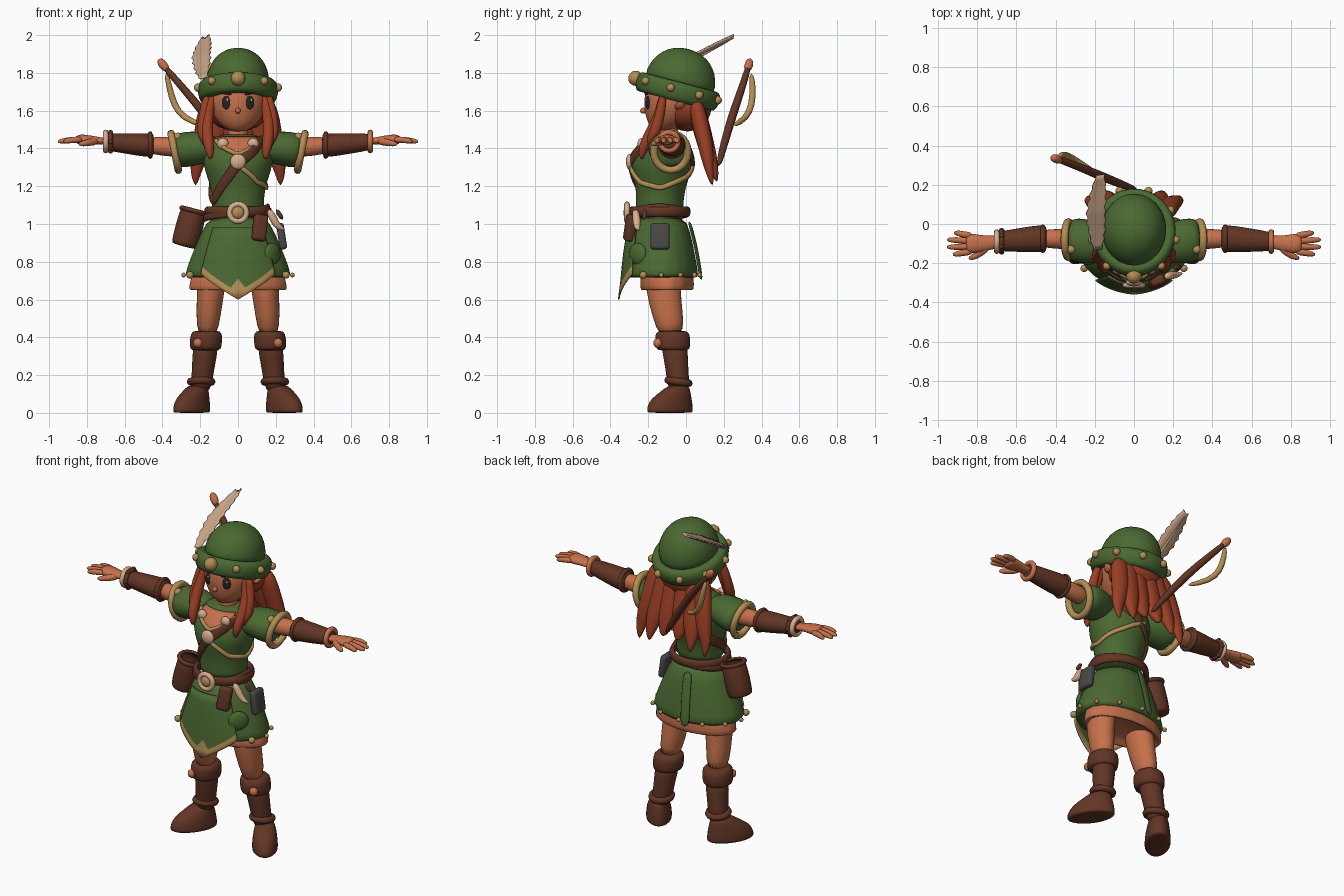
import bpy, bmesh, math
from mathutils import Vector, Matrix, Euler

if bpy.data.objects.get("Cube"):
    bpy.data.objects.remove(bpy.data.objects["Cube"])

def material(name, *rgb):
    m = bpy.data.materials.new(name)
    m.use_nodes = True
    m.diffuse_color = (*rgb, 1)
    m.node_tree.nodes["Principled BSDF"].inputs["Base Color"].default_value = (*rgb, 1)
    return m

GREEN = material("moss_green", .07, .14, .032)
BROWN = material("leather_brown", .12, .036, .018)
SKIN = material("warm_skin", .56, .165, .07)
HAIR = material("red_hair", .33, .05, .018)
GOLD = material("old_gold", .45, .27, .09)
CREAM = material("cream", .68, .43, .28)
TAN = material("feather_tan", .58, .37, .24)
DARK = material("dark_eye", .02, .018, .018)
GRAY = material("slate_gray", .065, .065, .06)
COCOA = material("pouch_inside", .045, .015, .009)
X, Y, Z = Vector((1, 0, 0)), Vector((0, 1, 0)), Vector((0, 0, 1))

def finish(name, bm, mats, sub=0):
    bmesh.ops.recalc_face_normals(bm, faces=bm.faces)
    me = bpy.data.meshes.new(name)
    bm.to_mesh(me)
    bm.free()
    for m in mats:
        me.materials.append(m)
    me.polygons.foreach_set("use_smooth", [True] * len(me.polygons))
    ob = bpy.data.objects.new(name, me)
    bpy.context.collection.objects.link(ob)
    if sub:
        ob.modifiers.new("smooth", "SUBSURF").levels = sub
        ob.modifiers["smooth"].render_levels = sub
    return ob

def rings(name, loops, mat, closed=False, sub=1):
    bm = bmesh.new()
    vs = [[bm.verts.new(p) for p in lp] for lp in loops]
    n = len(vs[0])
    for a, b in list(zip(vs, vs[1:])) + ([(vs[-1], vs[0])] if closed else []):
        for i in range(n):
            bm.faces.new((a[i], a[(i + 1) % n], b[(i + 1) % n], b[i]))
    if not closed:
        bm.faces.new(vs[0])
        bm.faces.new(vs[-1])
    return finish(name, bm, [mat], sub)

def loft(name, secs, mat, n=24, xf=Matrix(), folds=0, sub=1):
    """Stack of level ellipses (z, cx, cy, rx, ry)."""
    loops = []
    for k, (z, cx, cy, rx, ry) in enumerate(secs):
        lp = []
        for i in range(n):
            a = math.tau * i / n
            f = 1 + folds * (i % 2) 
            lp.append(xf @ Vector((cx + rx * f * math.sin(a), cy - ry * f * math.cos(a), z)))
        loops.append(lp)
    return rings(name, loops, mat, sub=sub)

def sweep(name, pts, radii, mat, fa=1, fb=1, ref=Y, closed=False, n=10, sub=1):
    """Elliptical tube along a path; ref gives the outward direction."""
    pts = [Vector(p) for p in pts]
    N, loops = len(pts), []
    if not isinstance(radii, (list, tuple)):
        radii = [radii] * N
    for i, p in enumerate(pts):
        a, b = (pts[i - 1], pts[(i + 1) % N]) if closed else (pts[max(i - 1, 0)], pts[min(i + 1, N - 1)])
        t = (b - a).normalized()
        side = t.cross(ref(p) if callable(ref) else ref).normalized()
        out = side.cross(t)
        loops.append([p + radii[i] * (fa * math.cos(w) * side + fb * math.sin(w) * out)
                      for w in (math.tau * j / n for j in range(n))])
    return rings(name, loops, mat, closed, sub)

def ring(name, c, normal, R, r, mat, fa=1, n=24):
    q = Vector(normal).to_track_quat('Z', 'Y')
    pts = [Vector(c) + q @ Vector((R * math.cos(a), R * fa * math.sin(a), 0))
           for a in (math.tau * i / n for i in range(n))]
    return sweep(name, pts, r, mat, ref=q @ Z, closed=True, n=8, sub=0)

def ball(name, c, size, mat, rot=(0, 0, 0), seg=16):
    bm = bmesh.new()
    size = (size,) * 3 if isinstance(size, float) else size
    bmesh.ops.create_uvsphere(bm, u_segments=seg, v_segments=seg // 2 + 2, radius=1,
                              matrix=Matrix.LocRotScale(Vector(c), Euler(rot), Vector(size)))
    return finish(name, bm, [mat])

def box(name, c, size, mat, rot=(0, 0, 0)):
    bm = bmesh.new()
    bmesh.ops.create_cube(bm, size=1, matrix=Matrix.LocRotScale(Vector(c), Euler(rot), Vector(size)))
    bmesh.ops.bevel(bm, geom=bm.edges[:], offset=.015, segments=3, affect='EDGES', profile=.5)
    return finish(name, bm, [mat])

def patch(name, f, nu, nv, mats, rule=lambda j: 0, thick=.008):
    bm = bmesh.new()
    g = [[bm.verts.new(f(2 * i / nu - 1, j / nv)) for i in range(nu + 1)] for j in range(nv + 1)]
    for j in range(nv):
        for i in range(nu):
            bm.faces.new((g[j][i], g[j][i + 1], g[j + 1][i + 1], g[j + 1][i])).material_index = rule(j)
    ob = finish(name, bm, mats)
    s = ob.modifiers.new("thickness", "SOLIDIFY")
    s.thickness, s.offset = thick, 0
    return ob

def table(x, rows):
    for a, b in zip(rows, rows[1:]):
        if x <= b[0]:
            break
    k = (x - a[0]) / (b[0] - a[0])
    return [p + (q - p) * k for p, q in zip(a, b)]

# Tunic: one profile shared by the body, straps and trims
BODY = [(.58, 0, -.13, .305, .215), (.71, 0, -.13, .285, .198), (.76, 0, -.132, .272, .192), (.86, 0, -.135, .235, .178),
        (.96, 0, -.138, .19, .158), (1.05, 0, -.14, .148, .132), (1.1, 0, -.14, .137, .125), (1.18, 0, -.135, .142, .13),
        (1.25, 0, -.13, .165, .15), (1.32, 0, -.13, .187, .165), (1.4, 0, -.12, .19, .138), (1.45, 0, -.11, .15, .1),
        (1.48, 0, -.1, .075, .06)]

def on_body(deg, z, off=0.):
    _, cx, cy, rx, ry = table(z, BODY)
    a = math.radians(deg)
    return Vector(((rx + off) * math.sin(a), cy - (ry + off) * math.cos(a), z))

def strap(name, keys, r, mat, thick=.4, off=.005, closed=False, n=28):
    a0, a1 = keys[0][0], keys[-1][0]
    degs = [a0 + (a1 - a0) * i / (n if closed else n - 1) for i in range(n)]
    return sweep(name, [on_body(d, table(d, keys)[1], off) for d in degs], r, mat, 1, thick,
                 ref=lambda p: Vector((p.x, p.y + .13, 0)), closed=closed, n=8)

loft("tunic_top", BODY[5:], GREEN)
loft("tunic_skirt", [(.72, 0, -.13, .2, .14)] + BODY[1:6], GREEN, n=40, folds=.018)
loft("underskirt", [(.78, 0, -.1, .235, .14), (.70, 0, -.1, .25, .14), (.65, 0, -.1, .262, .142), (.645, 0, -.1, .24, .125),
                    (.69, 0, -.1, .2, .1)], SKIN, n=32, folds=.03)

def flap(u, v):
    low = .6 + .135 * abs(u)
    edge = low + .04 + (.07 * (1 - abs(u) / .17) if abs(u) < .17 else 0)
    z = low + (edge - low) * v * 4 if v <= .25 else edge + (.98 - edge) * (v - .25) / .75
    return on_body(u * 42, z, .014)
patch("front_flap", flap, 24, 8, [GOLD, GREEN], lambda j: int(j >= 2))
for d in (-120, -90, -62, 62, 90, 120, 150, 180, 210):
    ball("hem_stud", on_body(d, .73, .008), .02 if abs(d) == 62 else .013, GOLD, seg=10)
strap("rear_sash", [(-172, 1.02), (-171, .7)], .03, GREEN, .3, .015, n=5)
ball("skirt_pocket", on_body(48, .84, .0), (.06, .025, .06), GREEN, (0, 0, .8))

# Neckline, chest straps and medallion
patch("neck_opening", lambda u, v: on_body(u * 50 * v, 1.37 + .09 * v, .006), 10, 6, [SKIN])
sweep("neck_trim", [on_body(d, 1.365 + .085 * abs(d) / 50, .008) for d in range(-50, 51, 10)], .013, GOLD)
strap("chest_strap", [(-65, 1.12), (-20, 1.24), (0, 1.32), (37, 1.42), (75, 1.45), (140, 1.44), (200, 1.28), (295, 1.12)],
      .03, BROWN, closed=True, n=40)
strap("bust_trim", [(5, 1.3), (40, 1.22), (90, 1.19), (150, 1.25), (200, 1.33)], .015, GOLD, .7)
ball("medallion", (0, -.298, 1.33), (.042, .02, .042), CREAM)
for s in (-1, 1):
    ball("collar_bead", (s * .08, -.235, 1.425), (.03, .022, .03), CREAM)

# Belts and hip gear
for name, z, h, tilt in (("main_belt", 1.065, .03, 0), ("low_belt", 1.06, .022, .03)):
    strap(name, [(0, z), (90, z + tilt), (180, z), (270, z - tilt), (360, z)], h, BROWN, .6, .02, True)
ring("buckle_ring", (0, -.312, 1.06), Y, .045, .015, CREAM)
ball("buckle_center", (0, -.312, 1.06), (.034, .02, .034), GOLD)
box("front_pouch", (.115, -.295, .98), (.075, .05, .14), BROWN, (-.1, .15, .3))
sweep("horn", [(.16, -.27, 1.08), (.19, -.26, 1.02), (.215, -.26, .98), (.25, -.25, .97)], [.018, .024, .018, .006], CREAM)
sweep("knife_grip", [(.2, -.22, 1.08), (.24, -.22, 1.02)], .014, BROWN)
box("side_pouch", on_body(90, .935, .03), (.04, .1, .14), GRAY, (0, -.15, 0))
top, base = Vector((-.235, -.13, 1.07)), Vector((-.285, -.13, .88))
axis = (top - base).normalized()
sweep("hip_quiver", [base, base + axis * .01, base + axis * .1, top - axis * .01, top], [.065, .072, .075, .07, .066], BROWN, n=20)
sweep("quiver_opening", [top, top + axis * .004], .058, COCOA, n=20, sub=0)
ring("quiver_rim", top, axis, .065, .013, BROWN)

# Head and face
loft("head", [(1.487, 0, -.12, .03, .035), (1.505, 0, -.115, .07, .07), (1.55, 0, -.085, .12, .125), (1.62, 0, -.06, .155, .165),
              (1.7, 0, -.05, .163, .172), (1.8, 0, -.05, .12, .12)], SKIN)
sweep("neck", [(0, -.11, 1.42), (0, -.1, 1.48), (0, -.08, 1.56)], .058, SKIN)
ball("nose", (0, -.225, 1.6), (.014, .018, .016), SKIN)
ball("mouth", (0, -.198, 1.55), (.022, .005, .004), BROWN)
for s, side in ((1, "left"), (-1, "right")):
    ball(side + "_eye", (s * .063, -.203, 1.643), (.025, .008, .036), DARK, (0, 0, s * .4))
    ball(side + "_eye_glint", (s * .063 + .008, -.211, 1.657), (.006, .003, .008), CREAM)
    ball(side + "_brow", (s * .065, -.205, 1.695), (.034, .009, .009), COCOA, (0, -s * .25, s * .4))
    sweep(side + "_ear", [(s * .14, -.04, 1.61), (s * .175, -.03, 1.63), (s * .19, -.01, 1.67)], [.03, .028, .006], SKIN, .5, 1)

# Hat with rolled brim and studs
tilt = Matrix.Translation((0, -.045, 1.7)) @ Matrix.Rotation(-.26, 4, 'X')
loft("hat_brim", [(-.045, 0, 0, .18, .19), (-.058, 0, 0, .2, .215), (0, 0, 0, .22, .236), (.045, 0, 0, .212, .226),
                  (.058, 0, 0, .185, .2), (.04, 0, 0, .15, .17)], GREEN, xf=tilt)
loft("hat_crown", [(0, 0, 0, .17, .195), (.08, 0, 0, .168, .19), (.14, 0, 0, .152, .17), (.19, 0, 0, .118, .132),
                   (.222, 0, 0, .07, .08), (.234, 0, 0, .02, .02)], GREEN, xf=tilt)
for d in range(0, 360, 40):
    a = math.radians(d)
    ball("hat_stud", tilt @ Vector((.216 * math.sin(a), -.232 * math.cos(a), .012)), .022 if d else .04, GOLD, seg=10)

# Feather
AXIS = [(0, -.185, -.13, 1.77), (.5, -.195, .06, 1.885), (1, -.172, .25, 1.985)]
def feather(u, v):
    w = .05 * math.sin(math.pi * (.08 + .86 * v)) ** .6 * (1 + .1 * (-1) ** round(v * 16))
    return Vector(table(v, AXIS)[1:]) + u * w * Vector((.93, .12, .3)) + Z * .012 * u * u
patch("feather", feather, 4, 16, [TAN])
sweep("feather_quill", [Vector(r[1:]) - Z * .004 for r in AXIS], [.009, .007, .003], CREAM, ref=X)

# Hair
ball("hair_cap", (0, .01, 1.62), (.172, .125, .13), HAIR)
for s, side in ((1, "left"), (-1, "right")):
    for x0, x1, y1, z1, r in ((.04, .05, .16, 1.27, .065), (.09, .14, .165, 1.22, .065), (.14, .225, .14, 1.2, .06)):
        sweep(side + "_back_lock", [(s * x0, .05, 1.66), (s * (x0 * .7 + x1 * .3), .07, 1.55),
              (s * (x0 + x1) / 2, .105, 1.42), (s * x1, y1 - .02, 1.3), (s * x1, y1, z1)],
              [r * .9, r * 1.05, r, r * .65, .008], HAIR, 1, .75)
    for x, y, z1, r in ((.15, -.235, 1.34, .03), (.175, -.19, 1.4, .028)):
        sweep(side + "_front_lock", [(s * (x - .02), -.12, 1.7), (s * (x + .01), -.135, 1.58), (s * (x + .015), (y - .14) / 2, 1.48),
              (s * x, y, z1 + .05), (s * (x - .005), y, z1)], [r * .8, r, r * 1.1, r * .95, .008], HAIR)

# Bow slung on the back
sweep("bow_limb", [(-.405, .335, 1.85), (-.3, .3, 1.73), (-.18, .25, 1.59), (-.06, .2, 1.42), (.02, .17, 1.3)],
      [.018, .02, .025, .022, .016], BROWN)
sweep("bow_tip", [(-.42, .34, 1.875), (-.4, .335, 1.845), (-.37, .32, 1.81)], [.014, .028, .018], SKIN)
sweep("bow_curve", [(-.38, .345, 1.8), (-.365, .355, 1.73), (-.34, .35, 1.63), (-.29, .32, 1.56), (-.18, .25, 1.52)],
      [.012, .017, .019, .018, .014], GOLD)

# Arms, hands, legs and boots
for s, side in ((1, "left"), (-1, "right")):
    def path(*ps):
        return [(s * x, y, z) for x, y, z in ps]
    sweep(side + "_sleeve", path((.1, -.11, 1.4), (.16, -.105, 1.405), (.24, -.09, 1.4), (.3, -.08, 1.39), (.335, -.08, 1.385)),
          [.06, .085, .1, .1, .088], GREEN, 1.15, .95, Z, n=16)
    ring(side + "_sleeve_trim", (s * .335, -.08, 1.382), (s, 0, -.2), .09, .02, GOLD, 1.1)
    ball(side + "_sleeve_bead", (s * .32, -.13, 1.46), .024, GOLD, seg=10)
    sweep(side + "_arm", path((.28, -.08, 1.405), (.38, -.075, 1.41), (.5, -.075, 1.42)), [.06, .054, .048], SKIN, ref=Z)
    sweep(side + "_bracer", path((.445, -.075, 1.417), (.45, -.075, 1.417), (.49, -.075, 1.418), (.6, -.083, 1.427),
          (.7, -.09, 1.435), (.715, -.09, 1.436)), [.05, .066, .068, .058, .048, .036], BROWN, 1.05, .95, Z, n=14)
    ring(side + "_bracer_cuff", (s * .465, -.075, 1.418), X, .06, .013, BROWN)
    sweep(side + "_palm", path((.68, -.09, 1.436), (.73, -.095, 1.44), (.78, -.1, 1.445), (.83, -.1, 1.447), (.86, -.1, 1.445)),
          [.036, .036, .046, .056, .045], SKIN, 1, .55, Z)
    for y0, y1, x1 in ((-.06, -.045, .92), (-.088, -.08, .955), (-.115, -.118, .955), (-.14, -.155, .925)):
        sweep(side + "_finger", path((.82, y0, 1.447), (.88, (y0 + y1) / 2, 1.446), (x1 - .015, y1, 1.438), (x1, y1, 1.436)),
              [.019, .018, .015, .006], SKIN, ref=Z, n=8)
    sweep(side + "_thumb", path((.74, -.11, 1.44), (.785, -.15, 1.432), (.825, -.172, 1.425), (.845, -.176, 1.422)),
          [.022, .021, .017, .006], SKIN, ref=Z, n=8)
    ring(side + "_bracelet", (s * .7, -.09, 1.437), X, .048, .015, SKIN if s > 0 else CREAM)
    if s < 0:
        ring("right_cord", (-.675, -.088, 1.435), X, .05, .013, BROWN)
        for i in range(6):
            a = math.tau * i / 6
            ball("cord_bead", (-.675, -.088 + .055 * math.cos(a), 1.435 + .055 * math.sin(a)), .014, BROWN, seg=8)
    sweep(side + "_leg", path((.13, -.125, .78), (.145, -.12, .65), (.155, -.1, .53), (.165, -.07, .4)),
          [.08, .075, .066, .056], SKIN, 1, 1.25, n=16)
    loft(side + "_boot_shaft", [(.1, s * .2, -.035, .055, .06), (.2, s * .188, -.045, .058, .06), (.3, s * .177, -.055, .066, .066),
                                (.38, s * .168, -.065, .07, .075)], BROWN, n=16)
    loft(side + "_boot_cuff", [(.33, s * .172, -.068, .06, .065), (.335, s * .172, -.068, .084, .09), (.37, s * .17, -.07, .086, .094),
                               (.425, s * .167, -.072, .086, .094), (.437, s * .167, -.072, .06, .065)], BROWN, n=20)
    ball(side + "_cuff_stud", (s * .212, -.148, .37), .026, SKIN, seg=10)
    ring(side + "_ankle_band", (s * .195, -.04, .165), (0, .15, 1), .056, .02, BROWN)
    foot = Matrix.Translation((s * .245, -.085, 0)) @ Matrix.Rotation(s * .6, 4, 'Z')
    loft(side + "_boot_foot", [(0, 0, 0, .066, .13), (.004, 0, 0, .074, .14), (.03, 0, 0, .074, .14), (.075, 0, .008, .07, .125),
                               (.11, 0, .035, .062, .088), (.15, 0, .057, .052, .058)], BROWN, n=20, xf=foot)
